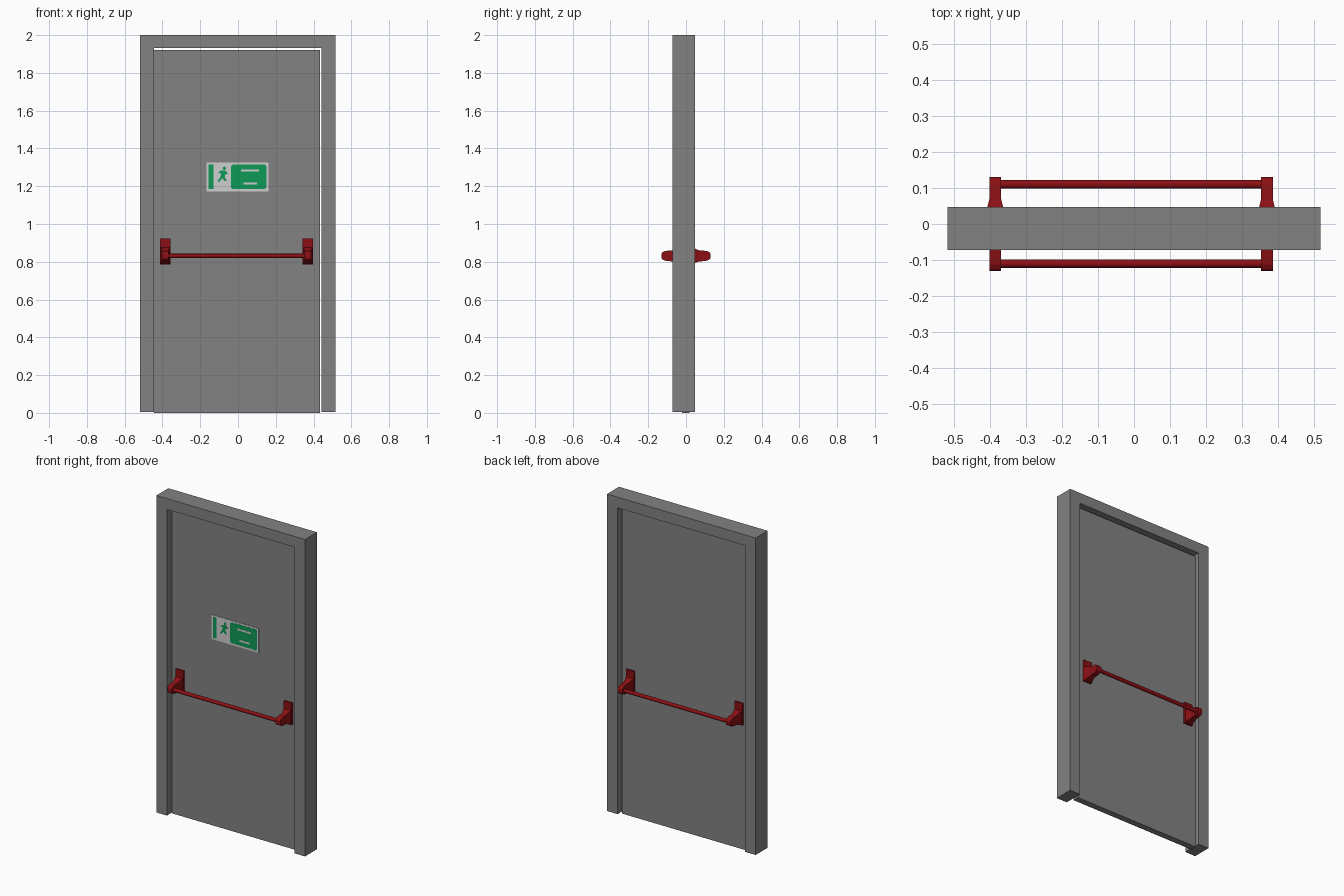
import bpy, bmesh, math

if "Cube" in bpy.data.objects:
    bpy.data.objects.remove(bpy.data.objects["Cube"])


def material(name, rgb):
    m = bpy.data.materials.new(name)
    m.diffuse_color = (*rgb, 1)
    m.use_nodes = True
    m.node_tree.nodes["Principled BSDF"].inputs["Base Color"].default_value = m.diffuse_color
    return m


GREY = material("grey_paint", (0.225, 0.225, 0.225))
RED = material("red_metal", (0.26, 0.005, 0.007))
GREEN = material("sign_green", (0.005, 0.32, 0.095))
WHITE = material("sign_white", (0.62, 0.62, 0.62))


def finish(name, bm, mat):
    bmesh.ops.recalc_face_normals(bm, faces=bm.faces[:])
    me = bpy.data.meshes.new(name)
    bm.to_mesh(me)
    bm.free()
    me.materials.append(mat)
    ob = bpy.data.objects.new(name, me)
    bpy.context.collection.objects.link(ob)
    return ob


def prism(name, outline, y0, y1, mat):
    """Extrude an (x, z) outline from y0 to y1."""
    bm = bmesh.new()
    f = bm.faces.new([bm.verts.new((x, y0, z)) for x, z in outline])
    new = bmesh.ops.extrude_face_region(bm, geom=[f])["geom"]
    bmesh.ops.translate(bm, vec=(0, y1 - y0, 0),
                        verts=[v for v in new if isinstance(v, bmesh.types.BMVert)])
    return finish(name, bm, mat)


def box(name, x0, x1, y0, y1, z0, z1, mat):
    return prism(name, [(x0, z0), (x1, z0), (x1, z1), (x0, z1)], y0, y1, mat)


def loft(name, cx, sections, mat):
    """Join rectangular sections (y, half width, z low, z high)."""
    bm = bmesh.new()
    rings = [[bm.verts.new((cx + sx * w, y, z)) for sx, z in
              ((-1, lo), (1, lo), (1, hi), (-1, hi))] for y, w, lo, hi in sections]
    for a, b in zip(rings, rings[1:]):
        for i in range(4):
            j = (i + 1) % 4
            bm.faces.new((a[i], a[j], b[j], b[i]))
    bm.faces.new(rings[0])
    bm.faces.new(rings[-1])
    return finish(name, bm, mat)


# Door frame (one inverted U) and leaf, with a clear gap at the top and right
prism("door_frame", [(-0.518, 0.005), (-0.445, 0.005), (-0.445, 1.932), (0.443, 1.932),
                     (0.443, 0.005), (0.517, 0.005), (0.517, 2), (-0.518, 2)],
      -0.072, 0.047, GREY)
box("door_leaf", -0.445, 0.434, -0.022, 0.018, 0, 1.922, GREY)

# Push bars on both faces: mounting plates, tapered arms, round bar
for side, s, face in (("front", -1, -0.022), ("back", 1, 0.018)):
    for end, cx in (("left", -0.385), ("right", 0.369)):
        box(f"{side}_{end}_plate", cx - 0.028, cx + 0.028, face, face + s * 0.012,
            0.785, 0.922, RED)
        loft(f"{side}_{end}_arm", cx,
             [(face, 0.027, 0.786, 0.878), (face + s * 0.02, 0.024, 0.79, 0.874),
              (s * 0.068, 0.0165, 0.801, 0.861), (s * 0.112, 0.0165, 0.806, 0.857),
              (s * 0.125, 0.0165, 0.813, 0.85), (s * 0.13, 0.0165, 0.821, 0.842)], RED)
    bpy.ops.mesh.primitive_cylinder_add(vertices=24, radius=0.0115, depth=0.745,
                                        location=(-0.008, s * 0.11, 0.831),
                                        rotation=(0, math.pi / 2, 0))
    bar = bpy.context.object
    bar.name = f"{side}_push_bar"
    bar.data.materials.append(RED)
    bpy.ops.object.shade_smooth_by_angle()

# Sign: white plate, green panels, walking figure and plain marker strips
box("sign_plate", -0.166, 0.161, -0.025, -0.022, 1.173, 1.326, WHITE)


def decal(name, x0, x1, z0, z1, mat, y=-0.026):
    box(name, x0, x1, y, -0.0245, z0, z1, mat)


decal("sign_green_strip", -0.156, -0.131, 1.184, 1.315, GREEN)
c = 0.01
prism("sign_green_panel",
      [(-0.038 + c, 1.184), (0.151 - c, 1.184), (0.151, 1.184 + c), (0.151, 1.315 - c),
       (0.151 - c, 1.315), (-0.038 + c, 1.315), (-0.038, 1.315 - c), (-0.038, 1.184 + c)],
      -0.026, -0.0245, GREEN)
prism("sign_figure",
      [(-0.108, 1.27), (-0.09, 1.283), (-0.066, 1.283), (-0.052, 1.265), (-0.068, 1.262),
       (-0.07, 1.245), (-0.058, 1.23), (-0.07, 1.228), (-0.083, 1.242), (-0.1, 1.222),
       (-0.108, 1.228), (-0.092, 1.25), (-0.09, 1.268)], -0.026, -0.0245, GREEN)
prism("sign_figure_head",
      [(-0.072 + 0.009 * math.cos(i * math.pi / 5), 1.295 + 0.009 * math.sin(i * math.pi / 5))
       for i in range(10)], -0.026, -0.0245, GREEN)
for i, (x0, x1, z) in enumerate([(0.015, 0.11, 1.283), (0.03, 0.1, 1.215)]):
    decal(f"sign_marker_{i}", x0, x1, z - 0.006, z + 0.006, WHITE, -0.027)
